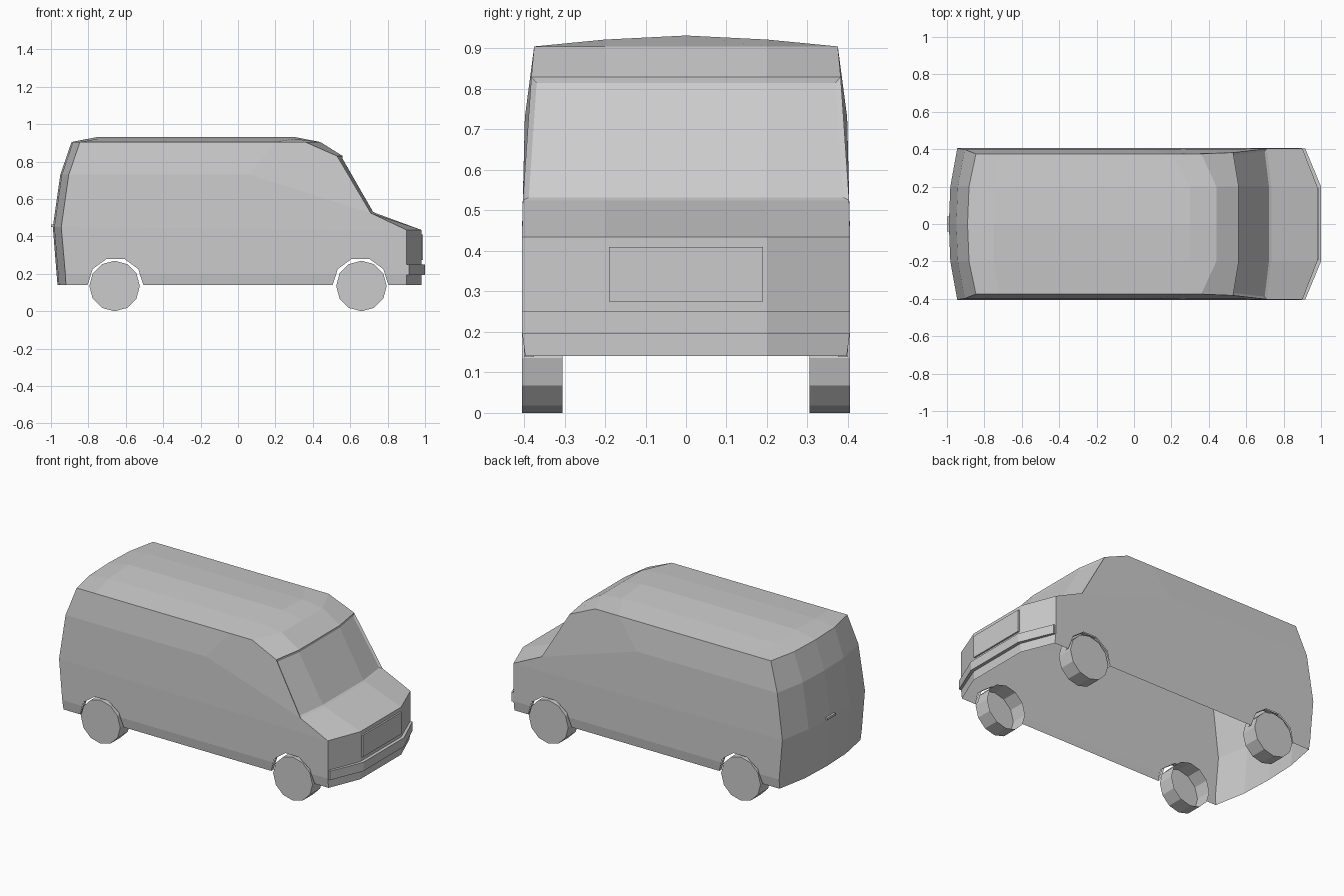
import bpy, bmesh, math
from mathutils import Vector

if "Cube" in bpy.data.objects:
    bpy.data.objects.remove(bpy.data.objects["Cube"])


def make(name, bm, recalc=True):
    if recalc:
        bmesh.ops.recalc_face_normals(bm, faces=bm.faces[:])
    me = bpy.data.meshes.new(name)
    bm.to_mesh(me)
    bm.free()
    ob = bpy.data.objects.new(name, me)
    bpy.context.collection.objects.link(ob)
    return ob


def prism(name, outline, a, b, axis):
    """Extrude a 2D outline from a to b along axis 'y' or 'z'."""
    bm = bmesh.new()
    put = (lambda p, t: (p[0], t, p[1])) if axis == 'y' else (lambda p, t: (p[0], p[1], t))
    lo = [bm.verts.new(put(p, a)) for p in outline]
    hi = [bm.verts.new(put(p, b)) for p in outline]
    bm.faces.new(lo)
    bm.faces.new(hi)
    n = len(outline)
    for i in range(n):
        j = (i + 1) % n
        bm.faces.new((lo[i], lo[j], hi[j], hi[i]))
    return make(name, bm)


def box(name, x, y, z):
    return prism(name, [(x[0], y[0]), (x[1], y[0]), (x[1], y[1]), (x[0], y[1])], z[0], z[1], 'z')


def ngon(cx, cz, r, n, start=0.0):
    return [(cx + r * math.cos(start + 2 * math.pi * i / n),
             cz + r * math.sin(start + 2 * math.pi * i / n)) for i in range(n)]


# Body profile from rear sill over the roof to the front sill:
# centre x, corner x, centre z, corner z, half width
rows = [(-.965, -.92, .14, .14, .397), (-.97, -.923, .2, .2, .405),
        (-.99, -.945, .45, .45, .405), (-.95, -.905, .73, .73, .398),
        (-.89, -.845, .905, .905, .375), (-.75, -.72, .932, .905, .375),
        (.30, .20, .932, .905, .375), (.44, .36, .905, .905, .375),
        (.56, .53, .83, .83, .382), (.735, .71, .525, .525, .403),
        (.98, .90, .435, .435, .405), (.98, .90, .2, .2, .405),
        (.98, .90, .14, .14, .397)]
bm = bmesh.new()
grid = []
for i, (xc, xe, zc, ze, w) in enumerate(rows):
    xm = xc + (.008 if i < 5 else 0)
    zm = zc - (.01 if zc > ze else 0)
    pts = [(xe, -w, ze), (xm, -.2, zm), (xc, 0, zc), (xm, .2, zm), (xe, w, ze)]
    grid.append([bm.verts.new(p) for p in pts])
glass = []
for i in range(len(grid) - 1):
    for j in range(4):
        f = bm.faces.new((grid[i][j], grid[i][j + 1], grid[i + 1][j + 1], grid[i + 1][j]))
        if i == 8:
            glass.append(f)
# Side walls and temporary floor
for col, s in ((0, -1), (4, 1)):
    mid = bm.verts.new((.06, s * .398, .73))
    e = [r[col] for r in grid]
    for f in ((e[0], e[1], e[11], e[12]), (e[1], e[2], e[10], e[11]),
              (e[2], e[3], mid, e[9], e[10]), (e[3], e[4], e[5], e[6], mid),
              (mid, e[6], e[7], e[8], e[9])):
        bm.faces.new(f)
bm.faces.new(grid[0] + grid[-1][::-1])
bmesh.ops.recalc_face_normals(bm, faces=bm.faces[:])
# Recessed windscreen
bmesh.ops.inset_region(bm, faces=glass, thickness=.013, depth=-.008, use_even_offset=True)
body = make("van_body", bm)

# Wheel arch cutters
AX, AZ, AR = .655, .138, .15
for s in (-1, 1):
    cut = prism("arch_cutter", ngon(s * AX, AZ, AR, 10), -.6, .6, 'y')
    cut.hide_render = True
    m = body.modifiers.new("arch", 'BOOLEAN')
    m.operation, m.solver, m.object = 'DIFFERENCE', 'EXACT', cut
dg = bpy.context.evaluated_depsgraph_get()
cut_mesh = bpy.data.meshes.new_from_object(body.evaluated_get(dg))
body.modifiers.clear()
body.data = cut_mesh
for ob in [o for o in bpy.data.objects if o.name.startswith("arch_cutter")]:
    bpy.data.objects.remove(ob)

# Open the underside: remove floor and arch tunnels
bm = bmesh.new()
bm.from_mesh(body.data)
gone = []
for f in bm.faces:
    c = f.calc_center_median()
    tunnel = abs(f.normal.y) < .1 and abs(c.x) < .82 and c.z < .3
    if f.normal.z < -.9 or tunnel:
        gone.append(f)
bmesh.ops.delete(bm, geom=gone, context='FACES')
bm.to_mesh(body.data)
bm.free()

# Arch lips and wheels, open on the inner side
for s in (-1, 1):
    for t in (-1, 1):
        end = "front" if s > 0 else "rear"
        side = "left" if t > 0 else "right"
        bm = bmesh.new()
        arc = ngon(s * AX, AZ, AR, 10)[:6]
        a = [bm.verts.new((x, t * .400, z)) for x, z in arc]
        b = [bm.verts.new((x, t * .375, z)) for x, z in arc]
        for i in range(5):
            bm.faces.new((a[i], a[i + 1], b[i + 1], b[i]))
        make(f"{end}_{side}_arch_lip", bm)

        bm = bmesh.new()
        ring = ngon(s * .66, .135, .135, 12)
        a = [bm.verts.new((x, t * .405, z)) for x, z in ring]
        b = [bm.verts.new((x, t * .305, z)) for x, z in ring]
        bm.faces.new(a)
        for i in range(12):
            j = (i + 1) % 12
            bm.faces.new((a[i], a[j], b[j], b[i]))
        make(f"{end}_{side}_wheel", bm)

# Front bumper wrapping round the nose
prism("front_bumper", [(.915, -.405), (1.0, -.2), (1.0, .2), (.915, .405),
                       (.895, .400), (.975, .2), (.975, -.2), (.895, -.400)], .195, .25, 'z')
# Grille panel and rear door handle
box("grille_panel", (.97, .99), (-.19, .19), (.275, .41))
box("rear_door_handle", (-1.0, -.98), (-.04, .04), (.45, .464))
